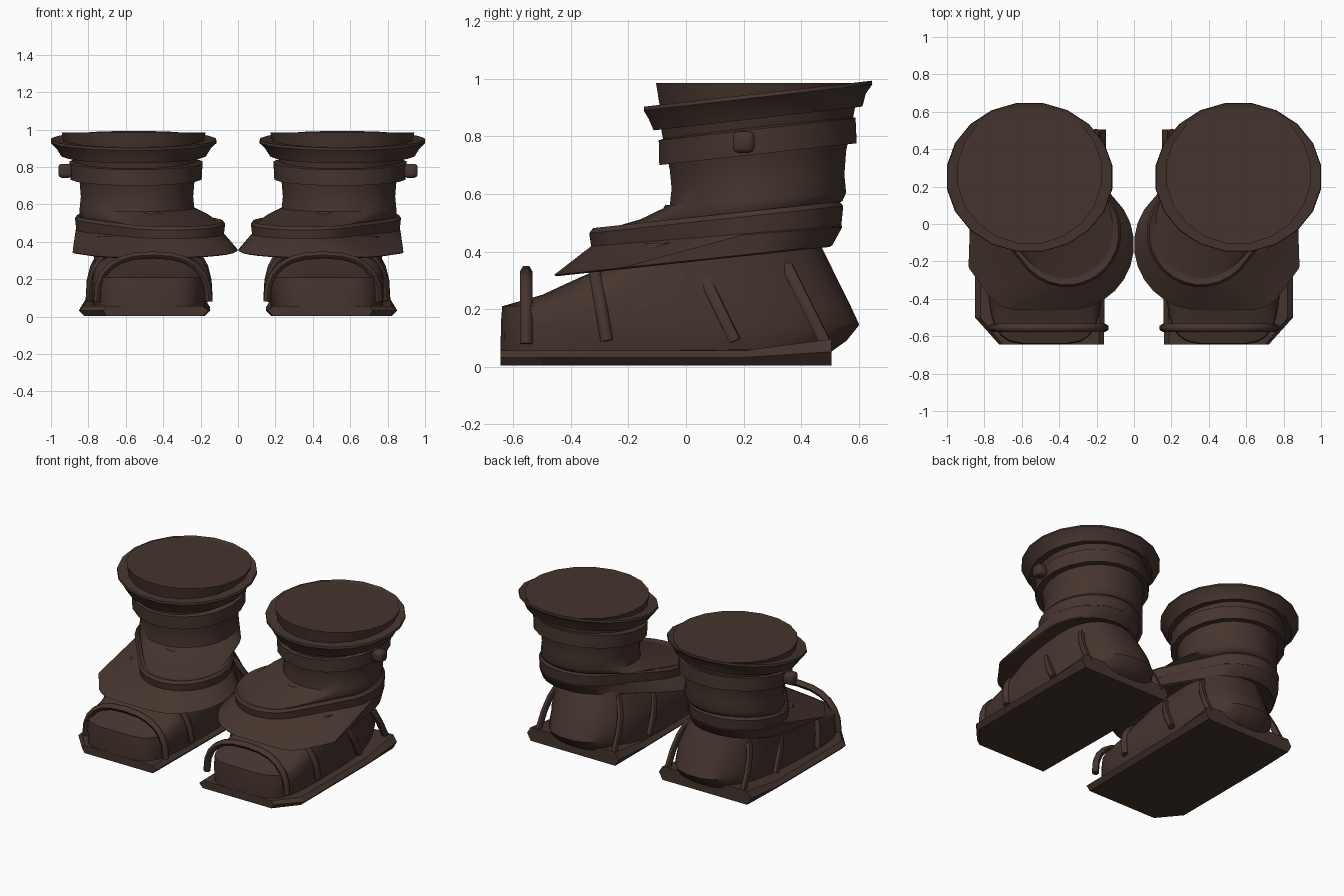
import bpy, bmesh, math
from mathutils import Vector

cube = bpy.data.objects.get("Cube")
if cube:
    bpy.data.objects.remove(cube, do_unlink=True)

leather = bpy.data.materials.new("dark_brown_leather")
leather.use_nodes = True
BROWN = (0.06, 0.035, 0.027, 1)
leather.diffuse_color = BROWN
leather.node_tree.nodes["Principled BSDF"].inputs["Base Color"].default_value = BROWN


def finish(name, mesh, angle=35):
    """Link a left-boot part, mirror it to the right boot and smooth it."""
    obj = bpy.data.objects.new(name, mesh)
    bpy.context.collection.objects.link(obj)
    mesh.materials.clear()
    mesh.materials.append(leather)
    bpy.ops.object.select_all(action="DESELECT")
    obj.select_set(True)
    bpy.context.view_layer.objects.active = obj
    bpy.ops.object.shade_smooth_by_angle(angle=math.radians(angle))
    mirror = obj.modifiers.new("other_boot", "MIRROR")
    mirror.use_mirror_merge = False
    return obj


def skin(name, loops, angle=35):
    """Bridge point loops in order and cap both ends."""
    bm = bmesh.new()
    rings = [[bm.verts.new(p) for p in loop] for loop in loops]
    n = len(rings[0])
    for a, b in zip(rings, rings[1:]):
        for i in range(n):
            j = (i + 1) % n
            bm.faces.new((a[i], a[j], b[j], b[i]))
    bm.faces.new(rings[0])
    bm.faces.new(rings[-1])
    bmesh.ops.recalc_face_normals(bm, faces=bm.faces)
    mesh = bpy.data.meshes.new(name)
    bm.to_mesh(mesh)
    bm.free()
    finish(name, mesh, angle)


def power(v, e):
    return math.copysign(abs(v) ** e, v)


ROUND = (2, 2, 2, 2)


def oval(cx, cy, z, rx, ry, tilt=0.0, corners=ROUND, n=20):
    """Oval loop rising backwards by tilt; corners sets the squareness of the
    outer back, inner back, inner front and outer front quarters."""
    pts = []
    for i in range(n):
        a = math.tau * (i + 0.5) / n
        e = 2 / corners[int(4 * (i + 0.5) / n)]
        x = rx * power(math.cos(a), e)
        y = ry * power(math.sin(a), e)
        pts.append((cx + x, cy + y, z + tilt * y))
    return pts


def hull(circles, z, grow=0.0, tilt=0.108, n=28):
    """Loop stretched around several circles (x, y, radius), rising backwards."""
    pts = []
    for i in range(n):
        a = math.tau * (i + 0.5) / n
        c, s = math.cos(a), math.sin(a)
        x, y, r = max(circles, key=lambda k: k[0] * c + k[1] * s + k[2])
        y += (r + grow) * s
        pts.append((x + (r + grow) * c, y, z + tilt * (y - 0.1)))
    return pts


def tube(name, points, radius):
    """Round strap along a path."""
    curve = bpy.data.curves.new(name, "CURVE")
    curve.dimensions = "3D"
    curve.bevel_depth = radius
    curve.bevel_resolution = 1
    curve.use_fill_caps = True
    spline = curve.splines.new("POLY")
    spline.points.add(len(points) - 1)
    for p, co in zip(spline.points, points):
        p.co = (*co, 1)
    temp = bpy.data.objects.new(name + "_path", curve)
    bpy.context.collection.objects.link(temp)
    bpy.context.view_layer.update()
    mesh = bpy.data.meshes.new_from_object(
        temp.evaluated_get(bpy.context.evaluated_depsgraph_get()))
    bpy.data.objects.remove(temp, do_unlink=True)
    finish(name, mesh, 60)


# Sole: flat slab with a pointed edge, chamfered outer toe, raised heel welt
outline = [(0.16, -0.645), (0.72, -0.645), (0.85, -0.5), (0.85, 0.2),
           (0.84, 0.505), (0.15, 0.505), (0.15, 0.2)]


def sole_loop(z, inset, welt=0.0):
    loop = []
    for x, y in outline:
        lift = welt if y > 0.4 else 0
        loop.append((0.5 + (x - 0.5) * (1 - inset), y, z + lift))
    return loop


skin("sole", [sole_loop(0.004, 0.08), sole_loop(0.032, 0, 0.02),
              sole_loop(0.056, 0.08, 0.04)], 20)

# Shoe body: height, front y, back y, half width, heel shape, middle x
sections = [(0.04, -0.645, 0.49, 0.295, 3, 0.475),
            (0.09, -0.645, 0.56, 0.305, 2.7, 0.475),
            (0.145, -0.645, 0.605, 0.31, 2.5, 0.475),
            (0.21, -0.64, 0.575, 0.305, 2.6, 0.475),
            (0.25, -0.5, 0.555, 0.30, 2.6, 0.478),
            (0.31, -0.37, 0.525, 0.285, 2.5, 0.485),
            (0.36, -0.25, 0.50, 0.275, 2.4, 0.495),
            (0.43, -0.15, 0.465, 0.255, 2.3, 0.51)]
skin("shoe_body", [oval(cx, (f + b) / 2, z, w, (b - f) / 2, 0,
                        (h, h, 4.5, 4.5), 28)
                   for z, f, b, w, h, cx in sections], 40)


# Straps: arches over the shoe, leaning from a foot point to a crown point
def strap(name, cx, half, foot, crown, bend=0.55, radius=0.022):
    pts = []
    for i in range(13):
        a = math.pi * i / 12
        t = math.sin(a) ** 0.8
        pts.append((cx + half * power(math.cos(a), bend),
                    foot[0] + (crown[0] - foot[0]) * t,
                    foot[1] + (crown[1] - foot[1]) * t))
    tube(name, pts, radius)


strap("toe_strap", 0.455, 0.30, (-0.555, 0.08), (-0.555, 0.33), 0.8)
strap("instep_strap", 0.475, 0.318, (-0.275, 0.09), (-0.32, 0.36))
strap("arch_strap", 0.475, 0.318, (0.17, 0.09), (0.02, 0.40))
strap("heel_strap", 0.485, 0.285, (0.49, 0.07), (0.31, 0.43))

# Footprints that turn the toes inwards
ANKLE = [(0.56, 0.235, 0.31), (0.36, -0.045, 0.29)]
FLAP = [(0.56, 0.20, 0.31), (0.35, -0.11, 0.35),
        (0.62, -0.26, 0.20), (0.845, -0.22, 0.04), (0.845, -0.06, 0.04)]

# Flared skirt over the shoe
skin("skirt_flap", [hull(ANKLE, 0.385, -0.06, 0.107), hull(FLAP, 0.373, -0.01, 0.107),
                    hull(FLAP, 0.378, 0, 0.107), hull(ANKLE, 0.45, 0, 0.08),
                    hull(ANKLE, 0.475, -0.03, 0.1)])

# Ankle band with rolled top edge
skin("ankle_band", [hull(ANKLE, 0.44, -0.04), hull(ANKLE, 0.452, -0.004, 0.08),
                    hull(ANKLE, 0.51, 0.003), hull(ANKLE, 0.527, -0.01),
                    hull(ANKLE, 0.516, -0.045)])

# Low vamp rising steeply into the shaft
TUBE = [(0.54, 0.25, 0.30)]
skin("shaft", [hull(ANKLE, 0.48, -0.04), hull(ANKLE, 0.514, -0.035),
               hull([(0.545, 0.24, 0.305), (0.46, 0.15, 0.31)], 0.535, 0, 0.09),
               hull(TUBE, 0.572, 0.008, 0.07), hull(TUBE, 0.63, 0.002, 0.08),
               hull(TUBE, 0.70, 0.008), hull([(0.55, 0.25, 0.33)], 0.80),
               hull([(0.558, 0.25, 0.345)], 0.88)], 45)

# Creases on the vamp
for k, (y, z, w) in enumerate([(-0.11, 0.518, 0.11), (-0.065, 0.55, 0.07)]):
    tube("vamp_crease_%d" % (k + 1),
         [(0.47 + w * s, y + 0.02 * s * s, z - 0.012 * s * s)
          for s in (-1, -0.5, 0, 0.5, 1)], 0.014)

# Shaft band
skin("shaft_band", [oval(0.545, 0.25, 0.74, 0.31, 0.29, 0.11),
                    oval(0.545, 0.25, 0.738, 0.355, 0.347, 0.11),
                    oval(0.545, 0.247, 0.825, 0.36, 0.346, 0.115),
                    oval(0.55, 0.25, 0.835, 0.33, 0.31, 0.115)])

# Rounded square button on the outer side of the band
bm = bmesh.new()
bmesh.ops.create_cube(bm, size=0.075)
bmesh.ops.bevel(bm, geom=bm.edges[:], offset=0.018, segments=2, profile=0.5,
                affect="EDGES")
bmesh.ops.translate(bm, verts=bm.verts, vec=Vector((0.923, 0.2, 0.78)))
button_mesh = bpy.data.meshes.new("side_button")
bm.to_mesh(button_mesh)
bm.free()
finish("side_button", button_mesh, 60)

# Flared cuff
skin("cuff", [oval(0.558, 0.25, 0.87, 0.33, 0.31, 0.114),
              oval(0.558, 0.25, 0.862, 0.39, 0.367, 0.114),
              oval(0.558, 0.247, 0.905, 0.417, 0.382, 0.114),
              oval(0.558, 0.25, 0.935, 0.448, 0.402, 0.114),
              oval(0.558, 0.25, 0.948, 0.444, 0.40, 0.114),
              oval(0.558, 0.26, 0.945, 0.38, 0.365, 0.114)])

# Level lid closing the top
skin("top_lid", [oval(0.558, 0.265, 0.90, 0.37, 0.355, 0.08),
                 oval(0.558, 0.268, 0.986, 0.39, 0.377)])
